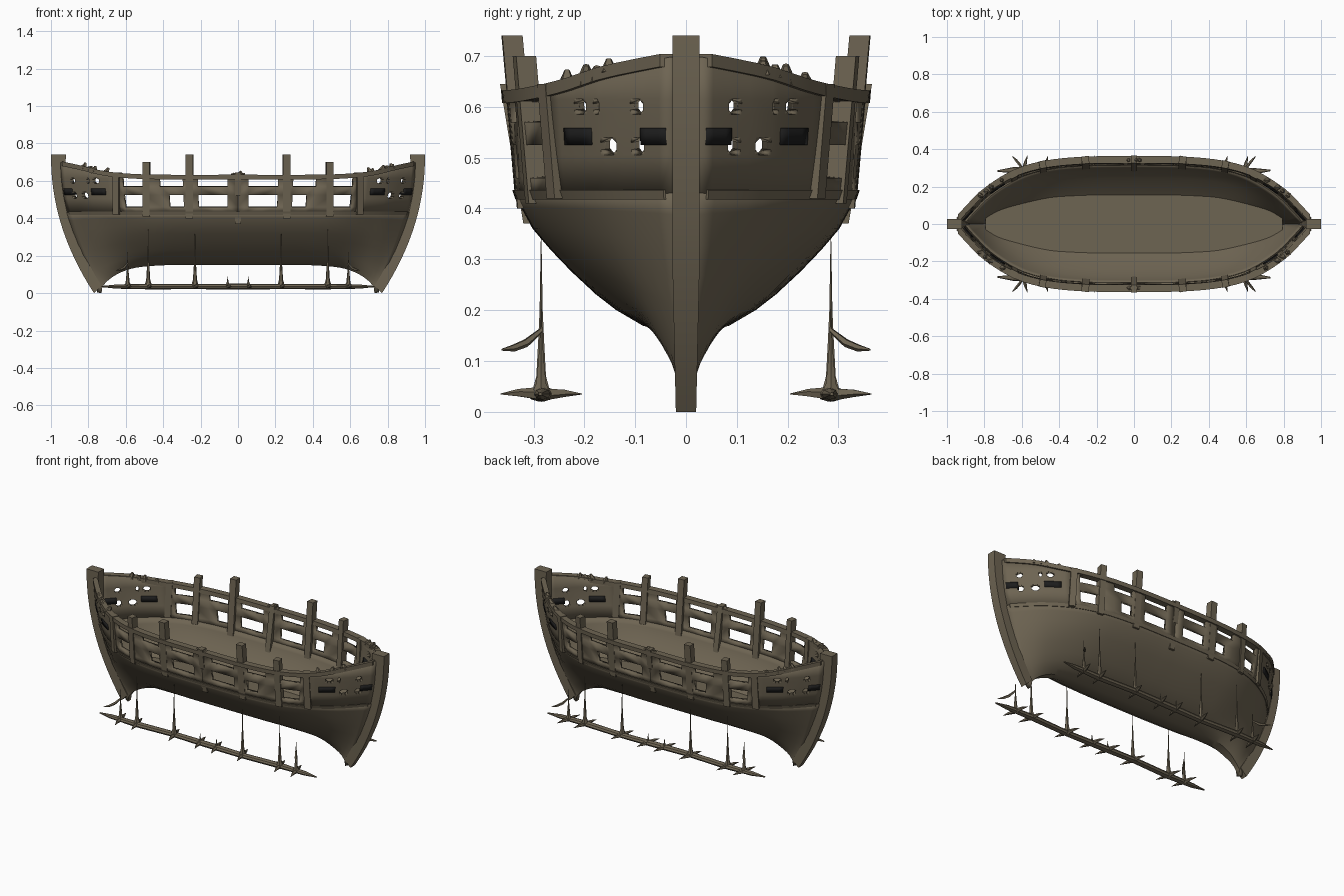
import bpy, bmesh, math, random
from mathutils import Vector

if "Cube" in bpy.data.objects:
    bpy.data.objects.remove(bpy.data.objects["Cube"])

random.seed(4)


def material(name, rgb):
    m = bpy.data.materials.new(name)
    m.diffuse_color = (*rgb, 1)
    m.use_nodes = True
    m.node_tree.nodes["Principled BSDF"].inputs["Base Color"].default_value = m.diffuse_color
    return m


WOOD = material("weathered_wood", (0.155, 0.128, 0.085))
TAR = material("tar_black", (0.012, 0.012, 0.012))


def curve(table, x):
    """Smooth interpolation through a short table of (x, y) pairs."""
    n = len(table)
    x = min(max(x, table[0][0]), table[-1][0])
    i = max(k for k in range(n - 1) if table[k][0] <= x)

    def slope(k):
        a, b = table[max(k - 1, 0)], table[min(k + 1, n - 1)]
        return (b[1] - a[1]) / (b[0] - a[0])
    (x0, y0), (x1, y1) = table[i], table[i + 1]
    h = x1 - x0
    t = (x - x0) / h
    return (y0 * (2*t**3 - 3*t*t + 1) + slope(i) * h * (t**3 - 2*t*t + t)
            + y1 * (3*t*t - 2*t**3) + slope(i + 1) * h * (t**3 - t*t))


# Hull lines: s runs from 0 amidships to 1 at the stem
PLAN = [(0, .355), (.3, .35), (.52, .326), (.68, .277), (.84, .18), (.95, .075), (1, .02)]
KEEL = [(0, .15), (.3, .15), (.48, .149), (.68, .135), (.82, .1), (.955, .04), (1, 0)]
SHEER = [(0, .63), (.4, .63), (.6, .635), (.75, .65), (.88, .68), (1, .705)]
MID = [(0, .05), (.07, .24), (.29, .5), (.75, .85), (1, .95)]
END = [(0, .12), (.1, .25), (.3, .43), (.6, .7), (1, .95)]
BREAK = .43


def stem_x(z):
    return 1 - .23 * max(0, 1 - z / .74) ** 2.1


def hull_point(s, z, side=1, out=0):
    a = abs(s)
    zb = curve(KEEL, a)
    if z >= BREAK:
        g = .95 + .05 * min(1, (z - BREAK) / .2)
    else:
        v = (z - zb) / (BREAK - zb)
        e = min(max((a - .45) / .4, 0), 1)
        e = e * e * (3 - 2 * e)
        g = curve(MID, v) * (1 - e) + curve(END, v) * e
    y = max(curve(PLAN, a) * g, .014) + out
    return Vector((s * (stem_x(z) - .04), side * y, z))


def sheer(s):
    return curve(SHEER, abs(s))


def finish(name, bm, mat=WOOD, thick=0, recalc=True):
    if recalc:
        bmesh.ops.recalc_face_normals(bm, faces=bm.faces)
    me = bpy.data.meshes.new(name)
    bm.to_mesh(me)
    bm.free()
    ob = bpy.data.objects.new(name, me)
    bpy.context.collection.objects.link(ob)
    me.materials.append(mat)
    if thick:
        mod = ob.modifiers.new("thickness", 'SOLIDIFY')
        mod.thickness, mod.offset = thick, -1
    bpy.ops.object.select_all(action='DESELECT')
    ob.select_set(True)
    bpy.context.view_layer.objects.active = ob
    bpy.ops.object.shade_smooth_by_angle(angle=math.radians(30))
    return ob


def loft(bm, rings, closed=False, caps=False):
    vs = [[bm.verts.new(p) for p in r] for r in rings]
    n = len(vs[0])
    for a, b in zip(vs, vs[1:]):
        for j in range(n if closed else n - 1):
            k = (j + 1) % n
            bm.faces.new((a[j], b[j], b[k], a[k]))
    if caps:
        bm.faces.new(vs[0])
        bm.faces.new(vs[-1])


def tube(bm, path, sides=6, flat=1):
    """Tapering limb through (point, radius) pairs."""
    d = (path[-1][0] - path[0][0]).normalized()
    u = d.cross(Vector((0, 1, 0)) if abs(d.y) < .8 else Vector((1, 0, 0))).normalized()
    w = d.cross(u)
    rings = []
    for p, r in path:
        ring = [u * math.cos(2*math.pi*i/sides) * r + w * math.sin(2*math.pi*i/sides) * r for i in range(sides)]
        rings.append([p + Vector((q.x, q.y, q.z * flat)) for q in ring])
    loft(bm, rings, True, True)


def outward(bm):
    bm.normal_update()
    for f in bm.faces:
        if f.normal.y * f.calc_center_median().y < 0:
            f.normal_flip()


# Lower hull shell
bm = bmesh.new()
V = [0, .07, .18, .29, .45, .6, .75, .9, 1]
rings = []
for i in range(57):
    s = -1 + i / 28
    zb = curve(KEEL, abs(s))
    zs = [zb + v * (BREAK - zb) for v in V]
    rings.append([hull_point(s, z, -1) for z in reversed(zs)] + [hull_point(s, z, 1) for z in zs])
loft(bm, rings)
bm.normal_update()
if sum(f.normal.y * f.calc_center_median().y for f in bm.faces) < 0:
    bmesh.ops.reverse_faces(bm, faces=bm.faces)
finish("hull", bm, WOOD, .028, False)

# Inner floor
bm = bmesh.new()
loft(bm, [[hull_point(s, .25, -1, -.008), hull_point(s, .25, 1, -.008)]
          for s in [-.92 + .046 * i for i in range(41)]])
bm.normal_update()
for f in bm.faces:
    if f.normal.z < 0:
        f.normal_flip()
finish("floor", bm, WOOD, 0, False)


# Bulwark walls with openings
def wall(name, cols, rows, holes, chamfer):
    bm = bmesh.new()
    for sx in (-1, 1):
        for side in (-1, 1):
            def pt(s, z):
                return bm.verts.new(hull_point(sx * s, z if z else sheer(s) - .005, side))
            grid = [[pt(s, z) for z in rows] for s in cols]
            for i in range(len(cols) - 1):
                for j in range(len(rows) - 1):
                    q = [grid[i][j], grid[i+1][j], grid[i+1][j+1], grid[i][j+1]]
                    if (j, i) not in holes:
                        bm.faces.new(q)
                    elif chamfer:
                        for k in range(4):
                            c, a, b = q[k], q[k-1], q[(k+1) % 4]
                            bm.faces.new((c, bm.verts.new(c.co.lerp(b.co, .3)),
                                          bm.verts.new(c.co.lerp(a.co, .3))))
    outward(bm)
    finish(name, bm, WOOD, .024, False)


wall("side_bulwark", [0, .06, .14, .225, .31, .39, .44, .53, .59, .65, .68],
     [.43, .46, .525, .57, .615, None],
     {(1, 1), (1, 2), (3, 1), (3, 2), (1, 4), (3, 4), (3, 5), (1, 7), (1, 8), (3, 7), (3, 8)}, False)
wall("bow_bulwark", [.68, .73, .78, .815, .835, .85, .885, .90, .915, .94, .97, .99],
     [.43, .505, .54, .585, .615, None],
     {(1, 5), (1, 8), (3, 2), (3, 4), (3, 8)}, True)

# Dark tarred patches showing on both faces of the bow walls
bm = bmesh.new()
for sx in (-1, 1):
    for side in (-1, 1):
        for s0, s1 in ((.75, .83), (.938, .985)):
            loft(bm, [[hull_point(sx * (s0 + (s1 - s0) * t / 4), z, side, .005) for z in (.525, .558)]
                      for t in range(5)])
outward(bm)
finish("tar_patches", bm, TAR, .034, False)


# Cap rail along the sheer and the ledge along the hull break
def band(name, zlo, zhi, inn, out):
    bm = bmesh.new()
    for side in (-1, 1):
        rings = []
        for i in range(49):
            s = -.98 + .98 * i / 24
            lo, hi = zlo(s), zhi(s)
            rings.append([hull_point(s, lo, side, inn), hull_point(s, lo, side, out),
                          hull_point(s, hi, side, out), hull_point(s, hi, side, inn)])
        loft(bm, rings, True, True)
    finish(name, bm)


band("cap_rail", lambda s: sheer(s) - .022, lambda s: sheer(s) + .003, -.03, .009)
band("ledge", lambda s: .418, lambda s: .436, -.02, .004)

# Curved stem posts at both ends
for sx, name in ((-1, "left_stem"), (1, "right_stem")):
    bm = bmesh.new()
    rings = []
    for i in range(17):
        z = .74 * i / 16
        w = .02 + .007 * min(1, z / .3)
        xo = stem_x(z)
        xi, zi = xo - .04 - .04 * z / .74, z + .04 * (1 - z / .74)
        rings.append([Vector((sx * x, y, h)) for x, y, h in
                      ((xo, -w, z), (xo, w, z), (xi, w, zi), (xi, -w, zi))])
    loft(bm, rings, True, True)
    finish(name, bm)

# Upright bulwark posts
bm = bmesh.new()
for x, lo, top, w in ((0, .37, .645, .033), (.26, .4, .74, .04), (.49, .41, .70, .036), (.65, .42, .645, .036)):
    for sx in ((-1, 1) if x else (1,)):
        for side in (-1, 1):
            s = x / .95
            a, b = hull_point(s, lo, side), hull_point(s, top, side)
            t = hull_point(s + .02, .6, side) - hull_point(s - .02, .6, side)
            t.z = 0
            t.normalize()
            n = Vector((-t.y, t.x, 0)) * side
            rings = []
            for p in (a, b):
                p.x = x
                c = p - n * .009
                ring = [c + t * (i * w / 2) + n * (j * .02) for i, j in ((-1, -1), (1, -1), (1, 1), (-1, 1))]
                rings.append([Vector((sx * q.x, q.y, q.z)) for q in ring])
            loft(bm, rings, True, True)
finish("bulwark_posts", bm)

# Broken splinters on the cap rail
bm = bmesh.new()
for side in (-1, 1):
    for s in (-.86, -.83, -.8, -.74, -.03, 0, .03, .74, .8, .83, .86):
        p = hull_point(s, sheer(s) - .01, side, -.012)
        tip = p + Vector((random.uniform(-.02, .02), 0, random.uniform(.018, .035)))
        tube(bm, [(p, .02), (tip, .006)], 5)
finish("rail_splinters", bm)

# Low side runners with thorns and thin upright spikes
Y, Z = .285, .035
for side, name in ((-1, "front_runner"), (1, "back_runner")):
    bm = bmesh.new()
    tube(bm, [(Vector((x, side * (Y + .006 * math.sin(9 * x)), Z)), r) for x, r in
              ((-.73, .004), (-.65, .016), (-.48, .021), (-.23, .02), (0, .022),
               (.23, .02), (.48, .021), (.65, .016), (.73, .004))], 8, .7)
    for x, h in ((-.59, .22), (-.48, .34), (-.23, .34), (-.055, .09), (.055, .09),
                 (.23, .34), (.48, .34), (.59, .22)):
        k = (h - Z) / .305
        tube(bm, [(Vector((x, side * Y, Z + dz * k)), r) for dz, r in
                  ((0, .022), (.035, .011), (.1, .007), (.165, .0035), (.305, .0008))])
        for d in (-1, 1):
            tube(bm, [(Vector((x, side * Y, Z)), .014),
                      (Vector((x + .01 * d, side * (Y + .045 * d), Z + .002)), .008),
                      (Vector((x + .02 * d, side * (Y + .08 * d), Z)), .001)], 5)
    # Hooked thorn near each end
    for sx in (-1, 1):
        tube(bm, [(Vector((sx * x, side * y, z)), r) for x, y, z, r in
                  ((.59, .285, .16, .005), (.61, .315, .135, .008), (.63, .34, .125, .007), (.65, .362, .122, .002))], 5)
    finish(name, bm)
